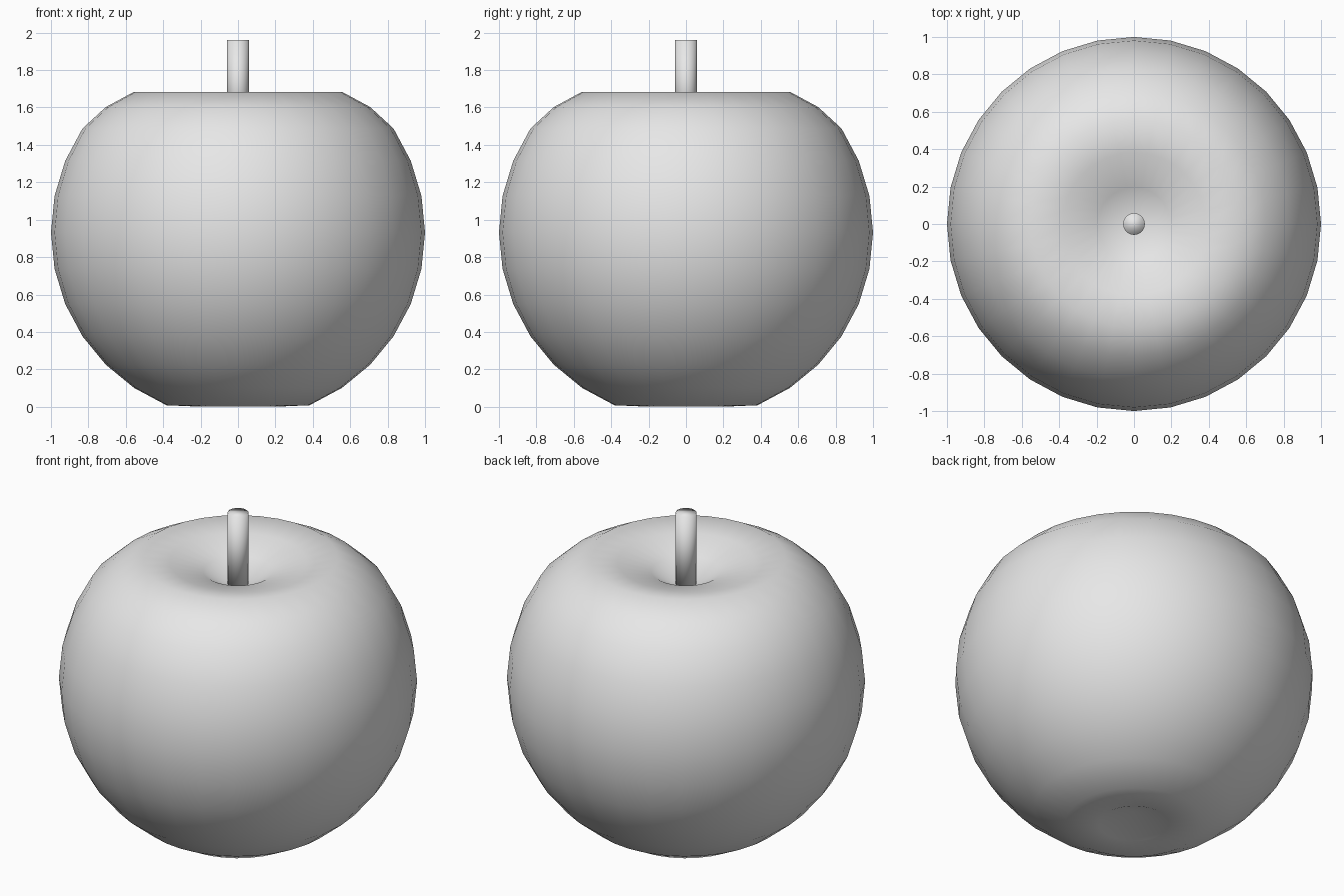
import bpy
import bmesh
import math

cube = bpy.data.objects.get("Cube")
if cube:
    bpy.data.objects.remove(cube, do_unlink=True)

# Single plain grey for the whole model
grey = bpy.data.materials.new("plain_grey")
grey.use_nodes = True
grey.diffuse_color = (0.8, 0.8, 0.8, 1)
grey.node_tree.nodes["Principled BSDF"].inputs["Base Color"].default_value = (0.8, 0.8, 0.8, 1)

CENTRE = 0.932
RINGS = 16


def add_object(name, bm):
    bmesh.ops.recalc_face_normals(bm, faces=bm.faces)
    for face in bm.faces:
        face.smooth = True
    mesh = bpy.data.meshes.new(name)
    bm.to_mesh(mesh)
    bm.free()
    mesh.materials.append(grey)
    obj = bpy.data.objects.new(name, mesh)
    bpy.context.collection.objects.link(obj)
    return obj


# Fruit body: a sphere whose rings near the poles are pushed in.
# Heights are listed from each pole outwards.
top_heights = [1.49, 1.60, 1.655, 1.684, 1.602]
bottom_heights = [0.08, 0.0, 0.008]

bm = bmesh.new()
bmesh.ops.create_uvsphere(bm, u_segments=32, v_segments=RINGS, radius=1.0)
for v in bm.verts:
    polar = math.acos(max(-1.0, min(1.0, v.co.z)))
    ring = round(polar / math.pi * RINGS)
    v.co.z += CENTRE
    if ring < len(top_heights):
        v.co.z = top_heights[ring]
    elif RINGS - ring < len(bottom_heights):
        v.co.z = bottom_heights[RINGS - ring]
add_object("fruit_body", bm)

# Stem: a smooth-shaded straight cylinder standing in the top hollow
stem_bottom, stem_top = 1.48, 1.96
bm = bmesh.new()
bmesh.ops.create_cone(bm, cap_ends=True, segments=32, radius1=0.058,
                      radius2=0.058, depth=stem_top - stem_bottom)
bmesh.ops.translate(bm, verts=bm.verts, vec=(0, 0, (stem_top + stem_bottom) / 2))
add_object("stem", bm)
